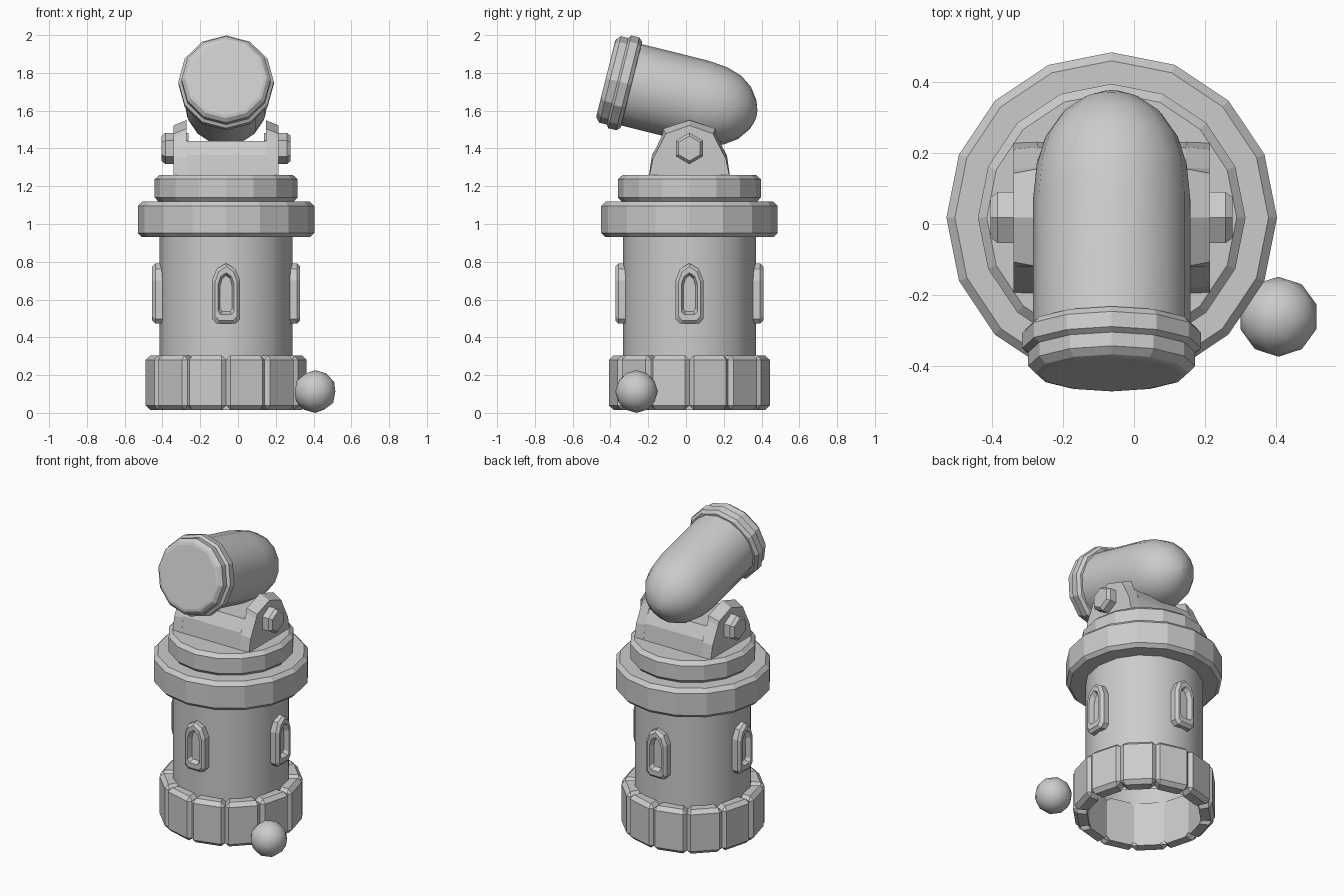
import bpy, bmesh
from math import sin, cos, pi, radians
from mathutils import Matrix, Vector

if "Cube" in bpy.data.objects:
    bpy.data.objects.remove(bpy.data.objects["Cube"])

CX, CY = -0.063, 0.018          # tower axis


def finish(name, bm, mat=None, smooth=None, recalc=True):
    bmesh.ops.remove_doubles(bm, verts=bm.verts, dist=1e-5)
    if recalc:
        bmesh.ops.recalc_face_normals(bm, faces=bm.faces)
    if mat is not None:
        bm.transform(mat)
    me = bpy.data.meshes.new(name)
    bm.to_mesh(me)
    bm.free()
    ob = bpy.data.objects.new(name, me)
    bpy.context.collection.objects.link(ob)
    if smooth:
        bpy.ops.object.select_all(action='DESELECT')
        ob.select_set(True)
        bpy.context.view_layer.objects.active = ob
        bpy.ops.object.shade_smooth_by_angle(angle=radians(smooth))
    return ob


def skin(bm, loops):
    """Bridge consecutive loops of equal length."""
    rows = [[bm.verts.new(p) for p in lp] for lp in loops]
    n = len(rows[0])
    for a, b in zip(rows, rows[1:]):
        for i in range(n):
            j = (i + 1) % n
            bm.faces.new((a[i], a[j], b[j], b[i]))
    return rows


def circle(r, z, n):
    return [(r * cos(2 * pi * i / n), r * sin(2 * pi * i / n), z) for i in range(n)]


def lathe(name, profile, n, mat, smooth=None, caps=(True, True)):
    bm = bmesh.new()
    rows = skin(bm, [circle(r, z, n) for r, z in profile])
    if caps[0]:
        bm.faces.new(rows[0])
    if caps[1]:
        bm.faces.new(rows[-1])
    return finish(name, bm, mat, smooth)


axis = Matrix.Translation((CX, CY, 0))

# Tower shaft (open underneath) and the two collars
lathe("tower_shaft", [(0.352, 0.015), (0.352, 0.95)], 16, axis, 40, (False, False))
lathe("wide_collar", [(0.445, 0.93), (0.467, 0.952), (0.467, 1.095), (0.443, 1.12)], 16, axis)
lathe("upper_collar", [(0.355, 1.115), (0.378, 1.14), (0.378, 1.237), (0.353, 1.26)], 16, axis)

# Ring of twelve chamfered foundation blocks
for k in range(12):
    bm = bmesh.new()
    a = pi / 12
    plan = [(0.345, -a), (0.432, -a), (0.432, a), (0.345, a)]
    rows = skin(bm, [[(r * cos(t), r * sin(t), z) for r, t in plan] for z in (0.015, 0.305)])
    for row in rows:
        bm.faces.new(row)
    outer = [e for e in bm.edges if any(v.co.length_squared - v.co.z ** 2 > 0.16 for v in e.verts)]
    bmesh.ops.bevel(bm, geom=outer, offset=0.024, segments=1, affect='EDGES')
    finish(f"foundation_block_{k + 1}", bm, axis @ Matrix.Rotation(a + k * pi / 6, 4, 'Z'))

# Four arched windows: outline of half widths and heights about the window centre
half = [(0.05, -0.16), (0.074, -0.135), (0.074, 0.07), (0.05, 0.13)]
arch = half + [(0, 0.16)] + [(-x, z) for x, z in reversed(half)]
for k in range(4):
    bm = bmesh.new()
    steps = [(1, 1, 0.33), (1, 1, 0.375), (0.78, 0.89, 0.392), (0.58, 0.69, 0.392), (0.42, 0.6, 0.362)]
    rows = skin(bm, [[(d, x * sx, 0.632 + z * sz) for x, z in arch] for sx, sz, d in steps])
    bm.faces.new(rows[-1])
    bm.faces.new(rows[0])
    finish(f"window_{k + 1}", bm, axis @ Matrix.Rotation(k * pi / 2, 4, 'Z'))


# Cradle: two arched cheeks, a saddle between them and hexagonal bolts
def mirrored(pts):
    mid = [p for p in pts if p[0] == 0]
    side = [p for p in pts if p[0] != 0]
    return side + mid + [(-y, z) for y, z in reversed(side)]


def slab(name, sections):
    bm = bmesh.new()
    rows = skin(bm, [[(x, y, z) for y, z in sec] for x, sec in sections])
    bm.faces.new(rows[0])
    bm.faces.new(rows[-1])
    return finish(name, bm, axis)


inner = mirrored([(0.215, 1.25), (0.2, 1.355), (0.142, 1.475), (0.138, 1.505), (0, 1.55)])
outer = mirrored([(0.213, 1.25), (0.193, 1.345), (0.138, 1.45), (0.125, 1.478), (0, 1.522)])
saddle = mirrored([(0.214, 1.25), (0.198, 1.365), (0.155, 1.44)])
slab("cradle_saddle", [(-0.21, saddle), (0.21, saddle)])
for s, side in ((-1, "left"), (1, "right")):
    slab(f"{side}_cradle_cheek", [(s * 0.21, inner), (s * 0.278, outer)])
    lathe(f"{side}_bolt", [(0.083, 0.2), (0.083, 0.322), (0.066, 0.342)], 6,
          Matrix.Translation((CX, CY, 1.4)) @ Matrix.Rotation(s * pi / 2, 4, 'Y'))

# Cannon: local +z runs from muzzle to breech, tilted 14 degrees
tilt = radians(14)
d = Vector((0, cos(tilt), -sin(tilt)))
side = Vector((1, 0, 0))
up = d.cross(side)
rot = Matrix((side, up, d)).transposed().to_4x4()
gun = Matrix.Translation((CX, -0.413, 1.768)) @ rot
lathe("barrel", [(0.222, 0.1), (0.222, 0.5), (0.212, 0.6), (0.187, 0.68), (0.142, 0.745),
                 (0.08, 0.79), (0.03, 0.808), (0.0001, 0.811)], 16, gun, 50, (False, False))
lathe("muzzle_ring", [(0.2, -0.012), (0.216, -0.008), (0.236, 0.012), (0.236, 0.052), (0.253, 0.064),
                      (0.253, 0.108), (0.236, 0.127), (0.2, 0.13)], 12, gun, None, (False, False))

# Muzzle face with an eight-sided bore ending in a bowl
bm = bmesh.new()
rim = [bm.verts.new(p) for p in circle(0.2, -0.012, 12)]
rows = skin(bm, [circle(r, z, 8) for r, z in
                 ((0.118, -0.012), (0.115, 0.08), (0.09, 0.14), (0.045, 0.17), (0.0001, 0.178))])
edges = [bm.edges.new((rim[i], rim[(i + 1) % 12])) for i in range(12)]
edges += [bm.edges.get((rows[0][i], rows[0][(i + 1) % 8])) for i in range(8)]
bmesh.ops.bridge_loops(bm, edges=edges)
ob = finish("muzzle_bore", bm, gun, 45)

# Spare cannonball
bm = bmesh.new()
bmesh.ops.create_icosphere(bm, subdivisions=2, radius=0.113)
finish("cannonball", bm, Matrix.Translation((0.408, -0.262, 0.113)), 60)
